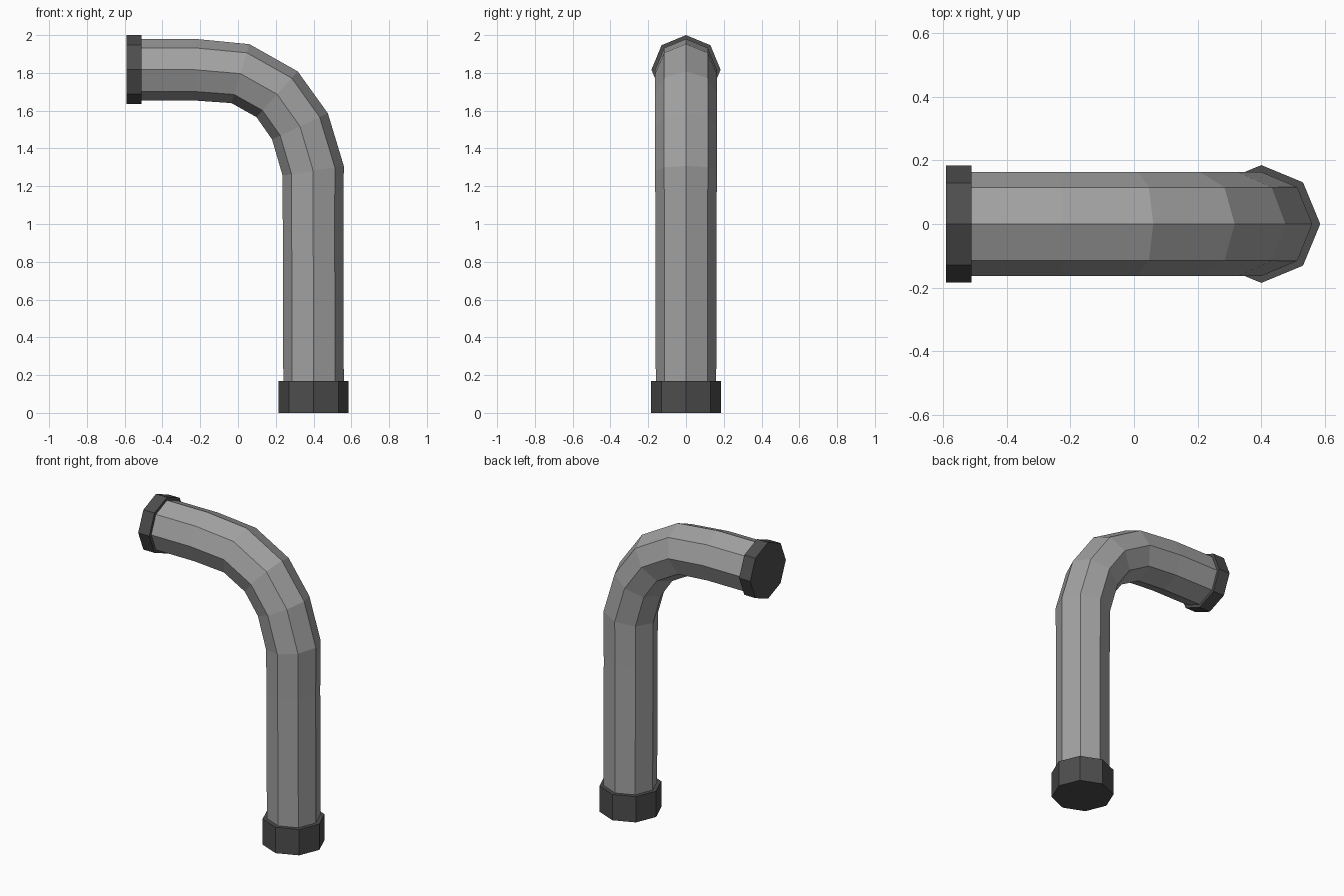
import bpy, bmesh, math
from mathutils import Vector

if "Cube" in bpy.data.objects:
    bpy.data.objects.remove(bpy.data.objects["Cube"])

SIDES = 8


def material(name, value):
    m = bpy.data.materials.new(name)
    m.diffuse_color = (value, value, value, 1)
    m.use_nodes = True
    m.node_tree.nodes["Principled BSDF"].inputs["Base Color"].default_value = m.diffuse_color
    return m


def tube(name, rings, mat):
    """Loft an octagon through rings of (x, z, tilt in degrees, radius)."""
    bm = bmesh.new()
    loops = []
    for x, z, tilt, r in rings:
        t = math.radians(tilt)
        out = Vector((math.cos(t), 0, math.sin(t)))
        side = Vector((0, 1, 0))
        loops.append([bm.verts.new(Vector((x, 0, z))
                      + out * r * math.cos(a) + side * r * math.sin(a))
                      for a in (2 * math.pi * i / SIDES for i in range(SIDES))])
    for a, b in zip(loops, loops[1:]):
        for i in range(SIDES):
            j = (i + 1) % SIDES
            bm.faces.new((a[i], a[j], b[j], b[i]))
    bm.faces.new(loops[0][::-1])
    bm.faces.new(loops[-1])
    bmesh.ops.recalc_face_normals(bm, faces=bm.faces)
    me = bpy.data.meshes.new(name)
    bm.to_mesh(me)
    bm.free()
    me.materials.append(mat)
    ob = bpy.data.objects.new(name, me)
    bpy.context.collection.objects.link(ob)


pipe_grey = material("pipe grey", 0.36)
collar_grey = material("dark collar grey", 0.075)

# Bent pipe: upright run, elbow, horizontal run
tube("bent_pipe", [
    (0.40, 0.10, 0, 0.16),
    (0.398, 1.00, 0, 0.161),
    (0.398, 1.282, 9, 0.164),
    (0.328, 1.517, 25, 0.163),
    (0.207, 1.687, 48, 0.163),
    (0.013, 1.796, 73, 0.163),
    (-0.23, 1.817, 88, 0.163),
    (-0.55, 1.817, 90, 0.163),
], pipe_grey)

# Collars on both ends
tube("bottom_collar", [(0.40, 0, 0, 0.185), (0.40, 0.168, 0, 0.185)], collar_grey)
tube("upper_collar", [(-0.51, 1.817, 90, 0.183), (-0.59, 1.817, 90, 0.183)], collar_grey)
